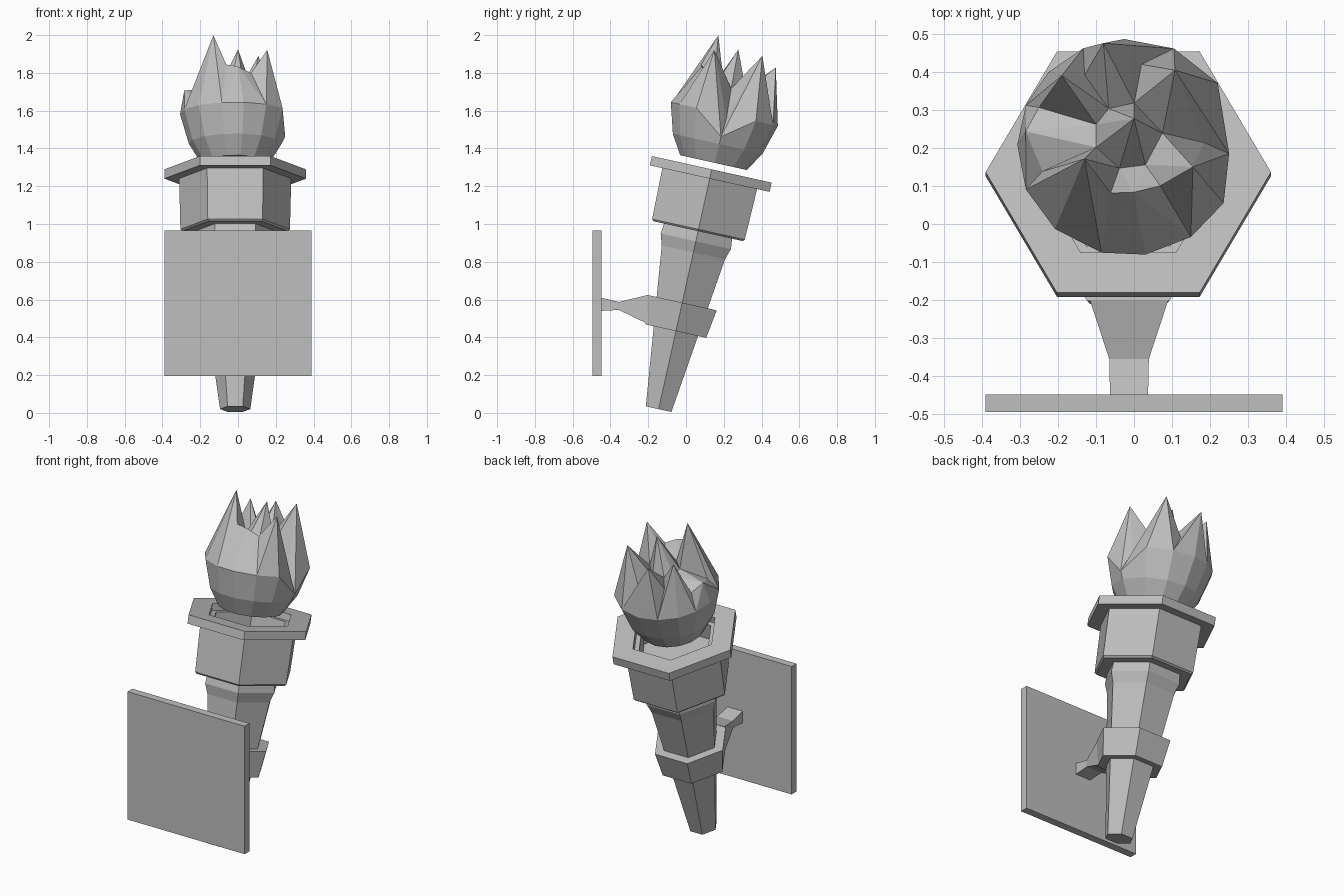
import bpy, bmesh
from math import sin, cos, radians
from mathutils import Matrix, Vector

cube = bpy.data.objects.get("Cube")
if cube:
    bpy.data.objects.remove(cube, do_unlink=True)

stone = bpy.data.materials.new("plain_grey")
stone.use_nodes = True
GREY = (0.52, 0.52, 0.52, 1)
stone.diffuse_color = GREY
stone.node_tree.nodes["Principled BSDF"].inputs["Base Color"].default_value = GREY

# The torch leans away from the wall plate
LEAN = Matrix.Translation((-0.015, -0.145, 0.02)) @ Matrix.Rotation(radians(-12.5), 4, "X")


def finish(name, bm, matrix=None):
    bmesh.ops.recalc_face_normals(bm, faces=bm.faces)
    mesh = bpy.data.meshes.new(name)
    if matrix:
        bm.transform(matrix)
    bm.to_mesh(mesh)
    bm.free()
    mesh.materials.append(stone)
    obj = bpy.data.objects.new(name, mesh)
    bpy.context.collection.objects.link(obj)
    return obj


def polar(bm, angle, r, t):
    a = radians(angle)
    return bm.verts.new((r * cos(a), r * sin(a), t))


def bridge(bm, low, high):
    n = len(low)
    for i in range(n):
        j = (i + 1) % n
        bm.faces.new((low[i], low[j], high[j], high[i]))


def hexagon(name, profile, closed=False):
    """Six-sided lathe of (radius, height) pairs; closed joins last to first."""
    bm = bmesh.new()
    rings = [[polar(bm, 60 * k, r, t) for k in range(6)] for r, t in profile]
    for low, high in zip(rings, rings[1:]):
        bridge(bm, low, high)
    if closed:
        bridge(bm, rings[-1], rings[0])
    else:
        bm.faces.new(rings[0])
        bm.faces.new(rings[-1])
    return finish(name, bm, LEAN)


# Handle, bracket collar, hollow cup and rim
hexagon("handle", [(0.08, 0), (0.198, 0.85), (0.22, 0.91), (0.21, 0.99)])
hexagon("bracket_collar", [(0.13, 0.423), (0.19, 0.423), (0.216, 0.577), (0.15, 0.577)], True)
hexagon("cup", [(0.28, 0.965), (0.29, 0.975), (0.297, 1.26), (0.22, 1.26), (0.22, 1.16)])
hexagon("rim", [(0.375, 1.25), (0.375, 1.30), (0.25, 1.30), (0.25, 1.25)], True)

# Bracket arm: sections of (y, bottom z, top z, half width)
bm = bmesh.new()
sections = [(-0.45, 0.54, 0.61, 0.05), (-0.355, 0.545, 0.587, 0.052),
            (-0.2, 0.47, 0.625, 0.103)]
loops = []
for y, z0, z1, w in sections:
    corners = ((-w, z0), (w, z0), (w, z1), (-w, z1))
    loops.append([bm.verts.new((x - 0.013, y, z)) for x, z in corners])
for a, b in zip(loops, loops[1:]):
    bridge(bm, a, b)
bm.faces.new(loops[0])
bm.faces.new(loops[-1])
finish("bracket_arm", bm)

# Wall plate
bm = bmesh.new()
bmesh.ops.create_cube(bm, size=1)
bmesh.ops.scale(bm, vec=(0.78, 0.046, 0.77), verts=bm.verts)
bmesh.ops.translate(bm, vec=(0, -0.471, 0.581), verts=bm.verts)
finish("wall_plate", bm)

# Flame: crown alternates valley and tip as (angle, radius, height)
crown_points = [(5, 0.2, 1.58), (47, 0.18, 1.944), (80, 0.2, 1.72), (107, 0.224, 1.9),
                (125, 0.2, 1.74), (144, 0.216, 1.9), (160, 0.25, 1.7), (177, 0.27, 1.73),
                (200, 0.24, 1.68), (226, 0.166, 2.0), (255, 0.18, 1.83), (275, 0.17, 1.82),
                (300, 0.168, 1.79), (324, 0.21, 1.92)]
n = len(crown_points)
angles = [(p[0] + 360 * i / n) / 2 for i, p in enumerate(crown_points)]
bm = bmesh.new()
rings = [[polar(bm, a, r, t) for a in angles]
         for r, t in ((0.182, 1.337), (0.245, 1.44), (0.292, 1.6))]
# Deep notch on one side
rings[-1][0].co = Vector((0.265, 0.01, 1.48))
crown = [polar(bm, *p) for p in crown_points]
bm.faces.new(rings[0])
for low, high in zip(rings, rings[1:]):
    bridge(bm, low, high)
for i in range(n):
    j = (i + 1) % n
    tip, base = (i, j) if i % 2 else (j, i)
    bm.faces.new((rings[-1][i], rings[-1][j], crown[tip]))
    bm.faces.new((rings[-1][base], crown[base], crown[tip]))
inner = [polar(bm, p[0], 0.09, 1.74) for p in crown_points[::2]]
peak = bm.verts.new((0.015, 0, 1.95))
for k in range(n // 2):
    m = (k + 1) % (n // 2)
    left, tip, right = crown[2 * k], crown[2 * k + 1], crown[2 * m]
    bm.faces.new((left, tip, inner[k]))
    bm.faces.new((tip, right, inner[m]))
    bm.faces.new((tip, inner[m], inner[k]))
    bm.faces.new((inner[k], inner[m], peak))
finish("flame", bm, LEAN)
